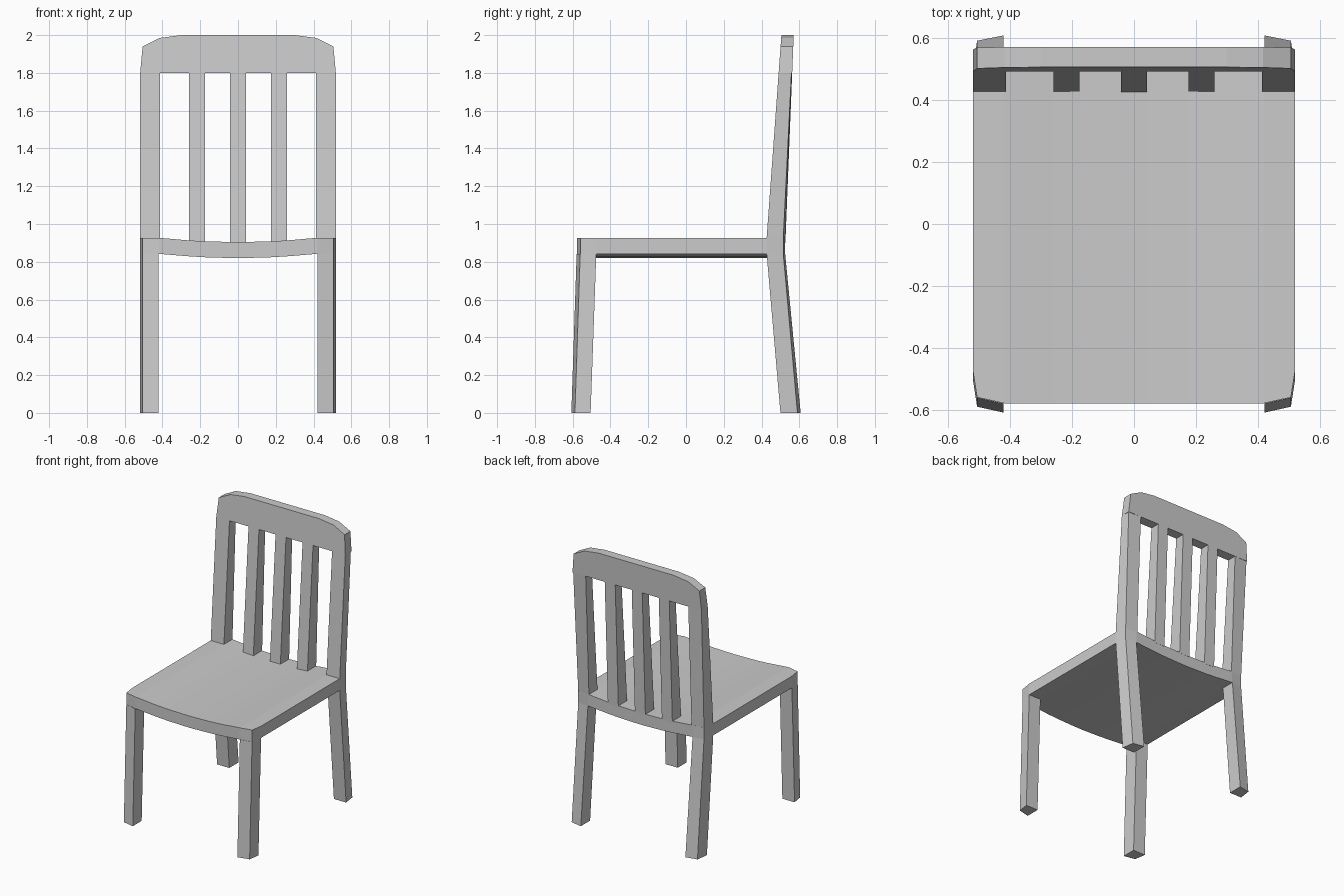
import bpy, bmesh

if "Cube" in bpy.data.objects:
    bpy.data.objects.remove(bpy.data.objects["Cube"])


def loft(name, sections):
    """Skin a solid through matching cross-sections, capping both ends."""
    bm = bmesh.new()
    rings = [[bm.verts.new(p) for p in s] for s in sections]
    n = len(rings[0])
    for a, b in zip(rings, rings[1:]):
        for i in range(n):
            j = (i + 1) % n
            bm.faces.new((a[i], a[j], b[j], b[i]))
    bm.faces.new(rings[0][::-1])
    bm.faces.new(rings[-1])
    bmesh.ops.recalc_face_normals(bm, faces=bm.faces)
    mesh = bpy.data.meshes.new(name)
    bm.to_mesh(mesh)
    bm.free()
    obj = bpy.data.objects.new(name, mesh)
    bpy.context.collection.objects.link(obj)
    return obj


def ring(points, z):
    return [(x, y, z) for x, y in points]


def lean_front(z):
    return 0.427 + (z - 0.925) * 0.0725


def lean_back(z):
    return 0.525 + (z - 0.87) * 0.04


# Dished seat: stations across x as (x, front y, back y, bottom z, top z)
half = [(0.04, -0.577, 0.525, 0.82, 0.905),
        (0.175, -0.577, 0.525, 0.824, 0.908),
        (0.26, -0.577, 0.525, 0.829, 0.913),
        (0.418, -0.577, 0.525, 0.842, 0.927),
        (0.505, -0.558, 0.515, 0.842, 0.927),
        (0.518, -0.475, 0.427, 0.842, 0.927)]
stations = [(-s[0],) + s[1:] for s in reversed(half)] + half
loft("seat", [[(x, f, lo), (x, b, lo), (x, b, hi), (x, f, hi)]
              for x, f, b, lo, hi in stations])

for side, s in (("left", -1), ("right", 1)):
    # Front leg, outer corner pinched in
    loft(f"front_leg_{side}", [
        ring([(s * 0.42, -0.607), (s * 0.505, -0.588),
              (s * 0.518, -0.505), (s * 0.42, -0.505)], 0),
        ring([(s * 0.42, -0.579), (s * 0.505, -0.56),
              (s * 0.518, -0.475), (s * 0.42, -0.475)], 0.842)])
    # Splayed back leg
    loft(f"back_leg_{side}", [
        ring([(s * 0.42, 0.607), (s * 0.505, 0.59),
              (s * 0.518, 0.5), (s * 0.42, 0.5)], 0),
        ring([(s * 0.42, 0.525), (s * 0.505, 0.515),
              (s * 0.518, 0.427), (s * 0.42, 0.427)], 0.842)])
    # Backrest upright
    loft(f"back_post_{side}", [
        ring([(s * 0.412, 0.525), (s * 0.505, 0.515),
              (s * 0.518, 0.427), (s * 0.412, 0.427)], 0.927),
        ring([(s * 0.412, lean_back(1.8)), (s * 0.515, lean_back(1.8) - 0.004),
              (s * 0.518, lean_front(1.8)), (s * 0.412, lean_front(1.8))], 1.8)])

# Three backrest slats
for i, x in enumerate((-0.217, 0, 0.217)):
    loft(f"back_slat_{i + 1}", [
        ring([(x - 0.042, lean_front(z)), (x + 0.042, lean_front(z)),
              (x + 0.042, lean_back(z)), (x - 0.042, lean_back(z))], z)
        for z in (0.9, 1.8)])

# Top rail with rounded shoulders
edge = [(0.518, 1.8), (0.505, 1.94), (0.415, 1.985), (0.3, 2.0)]
outline = edge + [(-x, z) for x, z in reversed(edge)]
loft("top_rail", [[(x, lean(z), z) for x, z in outline]
                  for lean in (lean_front, lean_back)])
